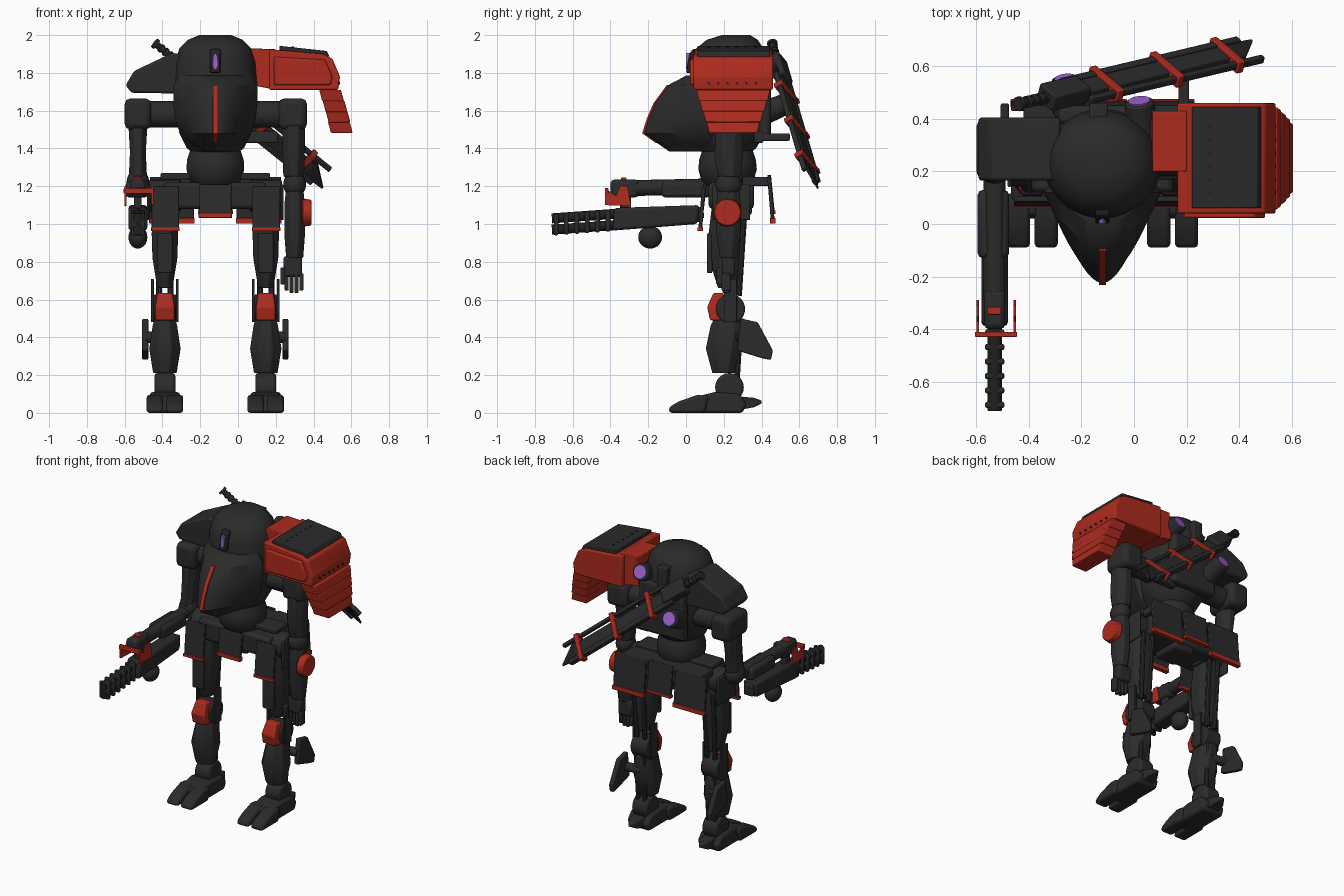
import bpy, bmesh, math
from mathutils import Vector, Matrix

if "Cube" in bpy.data.objects:
    bpy.data.objects.remove(bpy.data.objects["Cube"])


def colour(name, rgb):
    m = bpy.data.materials.new(name)
    m.diffuse_color = (*rgb, 1)
    m.use_nodes = True
    m.node_tree.nodes["Principled BSDF"].inputs["Base Color"].default_value = m.diffuse_color
    return m


DARK = colour("charcoal", (0.024, 0.024, 0.025))
BLACK = colour("black_trim", (0.015, 0.015, 0.016))
RED = colour("red_armour", (0.42, 0.024, 0.013))
PURPLE = colour("purple_lens", (0.32, 0.12, 0.62))


def finish(name, bm, mat, bevel=0.0):
    bmesh.ops.recalc_face_normals(bm, faces=bm.faces)
    me = bpy.data.meshes.new(name)
    bm.to_mesh(me)
    bm.free()
    me.materials.append(mat)
    ob = bpy.data.objects.new(name, me)
    bpy.context.collection.objects.link(ob)
    if bevel:
        b = ob.modifiers.new("bevel", 'BEVEL')
        b.width, b.segments, b.limit_method = bevel, 2, 'ANGLE'
    return ob


def loft(name, rings, mat, bevel=0.0):
    bm = bmesh.new()
    vs = [[bm.verts.new(p) for p in r] for r in rings]
    n = len(vs[0])
    for a, b in zip(vs, vs[1:]):
        for i in range(n):
            bm.faces.new((a[i], a[(i + 1) % n], b[(i + 1) % n], b[i]))
    bm.faces.new(vs[0])
    bm.faces.new(vs[-1])
    return finish(name, bm, mat, bevel)


def box(name, x, y, z, mat=DARK, bevel=0.008, frame=None):
    ring = lambda h: [Vector((a, b, h)) for a, b in
                      ((x[0], y[0]), (x[1], y[0]), (x[1], y[1]), (x[0], y[1]))]
    ob = loft(name, [ring(z[0]), ring(z[1])], mat, bevel)
    if frame:
        ob.matrix_world = frame
    return ob


def prism(name, profile, axis, lo, hi, mat=DARK, bevel=0.008):
    put = (lambda a, b, h: (h, a, b)) if axis == 'x' else (lambda a, b, h: (a, h, b))
    return loft(name, [[put(a, b, h) for a, b in profile] for h in (lo, hi)], mat, bevel)


def rod(name, p, q, r, mat=DARK, r2=None, seg=20, bevel=0.0):
    p, q = Vector(p), Vector(q)
    rot = (q - p).to_track_quat('Z', 'Y')
    circ = lambda c, rad: [c + rot @ Vector((rad * math.cos(t), rad * math.sin(t), 0))
                           for t in (2 * math.pi * i / seg for i in range(seg))]
    return loft(name, [circ(p, r), circ(q, r if r2 is None else r2)], mat, bevel)


def ball(name, c, size, mat=DARK):
    bm = bmesh.new()
    bmesh.ops.create_uvsphere(bm, u_segments=24, v_segments=14, radius=1,
                              matrix=Matrix.Translation(c) @ Matrix.Diagonal((*size, 1)))
    return finish(name, bm, mat)


def column(name, cx, rows, mat=DARK, seg=8, bevel=0.006):
    """Vertical limb from rows of z, half width, front y, back y; seg=8 is chamfered."""
    rings = []
    for z, w, f, b in rows:
        cy, d = (f + b) / 2, (b - f) / 2
        ts = [math.pi / seg + 2 * math.pi * i / seg for i in range(seg)]
        k = 1 / math.cos(math.pi / seg)
        rings.append([(cx + k * w * math.cos(t), cy + k * d * math.sin(t), z) for t in ts])
    return loft(name, rings, mat, bevel)


C = -0.12  # body centre line

# Torso dome and pointed nose
column("torso", C, [(1.35, .08, .12, .30), (1.40, .15, .06, .37), (1.48, .19, .03, .42),
                    (1.6, .215, .02, .44), (1.75, .222, .02, .44), (1.86, .213, .03, .43),
                    (1.93, .19, .055, .41), (1.975, .145, .11, .38), (2.0, .085, .19, .34)],
       seg=40, bevel=0)
nose = [(1.785, .19, .0), (1.735, .222, -.095), (1.64, .222, -.165), (1.56, .215, -.2),
        (1.48, .188, -.225), (1.43, .14, -.155), (1.385, .085, -.09)]
rings = []
for z, w, tip in nose:
    r = [(C + w * t / 10, tip + (.12 - tip) * abs(t / 10) ** 1.85, z) for t in range(-10, 11)]
    rings.append(r + [(C + w * .7, .22, z), (C - w * .7, .22, z)])
loft("nose_shell", rings, DARK)
loft("nose_stripe", [[(C - .015, t + .02, z), (C - .013, t - .007, z), (C + .013, t - .007, z),
                      (C + .015, t + .02, z)] for z, w, t in nose[1:6]], RED)
prism("eye_housing", [(.0, 1.8), (.1, 1.8), (.1, 1.93), (.035, 1.925), (.018, 1.9)], 'x',
      C - .027, C + .027, BLACK, .006)
loft("eye_lens", [[(C + w * math.cos(a), y, 1.862 + h * math.sin(a)) for a in
                   (math.pi * i / 8 for i in range(16))] for y, w, h in
                  ((.03, .014, .042), (.001, .014, .042))], PURPLE)
box("nape_box", (C - .05, C + .02), (.34, .46), (1.78, 1.93))
box("backpack", (-.29, .05), (.38, .45), (1.45, 1.8), DARK, .02)

# Waist, pelvis and skirt plates
column("waist", C, [(1.2, .11, .11, .33), (1.235, .14, .08, .36), (1.29, .153, .065, .375),
                    (1.34, .15, .07, .37), (1.4, .13, .09, .35)], seg=32, bevel=0)
box("pelvis", (-.39, .15), (.12, .36), (1.08, 1.22), DARK, .02)
box("belt", (-.41, .17), (.17, .3), (1.235, 1.27))
box("crotch_block", (-.2, -.04), (.15, .35), (1.045, 1.12), DARK, .02)


def skirt(name, x0, x1, y0, y1, z0, z1, trim=.012):
    lean = .02 if y0 > .2 else -.02
    prof = [(y0 + lean, z0), (y1 + lean, z0), (y1, z1), (y0, z1)]
    prism(name, prof, 'x', x0, x1, DARK, .004)
    box(name + "_trim", (x0 - .003, x1 + .003), (y0 + lean - .005, y1 + lean + .005),
        (z0 - .008, z0 + trim), RED, .003)


skirt("front_centre_skirt", C - .085, C + .085, .09, .11, 1.04, 1.21, .02)
skirt("back_centre_skirt", C - .09, C + .09, .43, .45, 1.06, 1.26)
box("skirt_hinge", (-.42, .18), (.3, .44), (1.2, 1.25))

# Legs
for side, s in (("left", -1), ("right", 1)):
    X = C + .267 * s
    n = lambda part: side + "_" + part
    ox = lambda a, b: tuple(sorted((X + s * a, X + s * b)))
    skirt(n("front_skirt"), X - .07, X + .075, .085, .105, .97, 1.2)
    skirt(n("back_skirt"), *ox(-.155, .08), .43, .45, 1.01, 1.25, .022)
    box(n("side_skirt"), ox(.078, .095), (.14, .34), (1.02, 1.21))
    rod(n("hip_joint"), (X - .085, .23, 1.15), (X + .085, .23, 1.15), .085, seg=24, bevel=.01)
    column(n("thigh"), X, [(1.12, .055, .14, .3), (.95, .07, .12, .31), (.82, .066, .12, .3),
                           (.66, .04, .17, .28)])
    box(n("thigh_shell"), (X - .04, X + .04), (.11, .14), (.74, .95))
    for k in (-1, 1):
        rod(n("thigh_piston"), (X + .035 * k, .31, 1.08), (X + .03 * k, .28, .62), .016, seg=10)
        box(n("knee_bar"), (X + .066 * k - .007, X + .066 * k + .007), (.2, .27), (.48, .71),
            DARK, .003)
        rod(n("calf_piston"), (X + .03 * k, .29, .5), (X + .025 * k, .27, .18), .015, seg=10)
    rod(n("knee_joint"), (X - .06, .235, .55), (X + .06, .235, .55), .078, seg=24, bevel=.01)
    loft(n("knee_cap"), [[(X - w, f, z), (X + w, f, z), (X + w + .006, .2, z), (X - w - .006, .2, z)]
                         for z, w, f in ((.49, .05, .128), (.56, .05, .112), (.635, .038, .145))],
         RED, .008)
    column(n("shin"), X, [(.5, .055, .15, .3), (.46, .065, .13, .31), (.34, .083, .105, .3),
                          (.21, .062, .14, .26)])
    # Outer calf fin
    prism(n("calf_fin"), [(.27, .33), (.29, .5), (.38, .48), (.46, .33), (.45, .28), (.4, .29)],
          'x', *ox(.088, .12), DARK, .008)
    rod(n("fin_axle"), (X, .28, .4), (X + s * .1, .3, .4), .03)
    # Foot: ankle, sole, two toes, heel spur
    rod(n("ankle"), (X - .055, .23, .135), (X + .055, .23, .135), .076, seg=24, bevel=.015)
    prism(n("foot"), [(.02, 0), (.3, 0), (.32, .05), (.28, .1), (.15, .11), (.03, .08)], 'x',
          X - .08, X + .08, DARK, .015)
    for k in (-1, 1):
        prism(n("toe"), [(-.09, 0), (.1, 0), (.12, .09), (.06, .095), (-.04, .06), (-.09, .03)],
              'x', X + k * .053 - .044, X + k * .053 + .044, DARK, .015)
    loft(n("heel_spur"), [[(X - w, y, a), (X + w, y, a), (X + w, y, b), (X - w, y, b)]
                          for y, w, a, b in ((.25, .05, .01, .09), (.36, .035, .03, .08),
                                             (.4, .01, .05, .065))], DARK, .004)

# Weapon arm
prism("left_shoulder_wing", [(-.595, 1.735), (-.565, 1.695), (-.28, 1.69), (-.28, 1.9),
                             (-.35, 1.905), (-.55, 1.81)], 'y', .165, .405, DARK, .012)
box("left_shoulder", (-.6, -.46), (.17, .4), (1.5, 1.665), DARK, .03)
rod("left_shoulder_axle", (-.48, .28, 1.58), (-.25, .28, 1.58), .07)
column("left_upper_arm", -.53, [(1.52, .05, .18, .33), (1.38, .042, .17, .31),
                                (1.25, .048, .16, .3)])
ball("left_elbow", (-.53, .225, 1.22), (.06, .075, .07))
box("left_forearm", (-.595, -.475), (-.13, .13), (1.14, 1.225), DARK, .02)
rod("left_wrist", (-.53, .18, 1.2), (-.53, -.29, 1.19), .042, seg=16)
box("left_hand", (-.57, -.49), (-.4, -.25), (1.14, 1.235), DARK, .02)
box("gun_grip", (-.55, -.51), (-.35, -.29), (1.04, 1.17))
prism("gun_body", [(-.39, .965), (.06, 1.0), (.07, 1.1), (-.38, 1.085)], 'x', -.58, -.48, DARK, .015)
box("gun_rear", (-.565, -.495), (.05, .085), (1.01, 1.09))
for dz in (-.03, .03):
    rod("gun_barrel", (-.53, -.71, 1.0 + dz), (-.53, -.36, 1.025 + dz), .027, BLACK, seg=14)
for i in range(6):
    y = -.7 + .055 * i
    box("barrel_clamp", (-.567, -.493), (y, y + .024), (.94 + .004 * i, 1.055 + .004 * i))
ball("gun_drum", (-.53, -.19, .93), (.05, .063, .06))
for x in (-.6, -.458):
    prism("hand_guard", [(-.43, 1.1), (-.29, 1.095), (-.31, 1.2), (-.35, 1.2), (-.37, 1.15),
                         (-.43, 1.19)], 'x', x, x + .01, RED, 0)
box("guard_front_bar", (-.605, -.445), (-.43, -.41), (1.16, 1.19), RED, .004)
box("guard_top_bar", (-.555, -.505), (-.345, -.315), (1.22, 1.245), RED, .004)

# Free arm
box("right_shoulder", (.215, .365), (.16, .35), (1.5, 1.665), DARK, .03)
rod("right_shoulder_axle", (.0, .25, 1.58), (.25, .25, 1.58), .07)
column("right_upper_arm", .295, [(1.52, .06, .16, .3), (1.36, .058, .15, .3), (1.25, .055, .17, .29)])
ball("right_elbow", (.3, .225, 1.21), (.06, .07, .07))
column("right_forearm", .3, [(1.19, .045, .17, .28), (1.1, .055, .16, .29), (.95, .055, .16, .29),
                             (.82, .045, .18, .27)])
rod("elbow_shield", (.34, .22, 1.06), (.388, .22, 1.06), .075, RED, r2=.068, seg=28, bevel=.005)
box("right_palm", (.24, .34), (.19, .26), (.72, .83), DARK, .015)
for i in range(4):
    x = .247 + .026 * i
    box("finger", (x, x + .021), (.2 - .004 * i, .235), (.635 + .012 * (i in (0, 3)), .74), DARK, .006)
box("thumb", (.225, .25), (.16, .2), (.68, .77), DARK, .006)

# Red shoulder guard
prism("guard_mount", [(.055, 1.74), (.2, 1.71), (.2, 1.925), (.07, 1.93)], 'y', .2, .43, RED, .004)
prism("shoulder_guard", [(.165, 1.925), (.45, 1.9), (.5, 1.875), (.54, 1.78), (.53, 1.71),
                         (.165, 1.71)], 'y', .04, .46, RED, .008)
prism("guard_front_rim", [(.19, 1.885), (.46, 1.87), (.5, 1.78), (.49, 1.735), (.19, 1.735)], 'y',
      .022, .05, RED, .008)
prism("guard_top_panel", [(.22, 1.92), (.22, 1.943), (.47, 1.916), (.485, 1.885)], 'y', .06, .445,
      DARK, .004)
for i in range(6):
    y = .12 + .05 * i
    rod("guard_rivet", (.52, y, 1.745), (.541, y, 1.745), .007, BLACK, seg=10)
    rod("panel_rivet", (.29, y, 1.92), (.29, y, 1.939), .007, BLACK, seg=10)
for i, x in enumerate((.43, .448, .464, .476)):
    z, y = 1.71 - .056 * i, .055 + .018 * i
    loft("guard_lower_plate", [[(a, b, c), (a + .115, b, c), (a + .115, .5 - b, c), (a, .5 - b, c)]
                               for a, b, c in ((x, y, z), (x + .016, y + .012, z - .06))],
         RED, .005)

# Back lenses
for x, y, z in ((.02, .465, 1.86), (-.26, .55, 1.645)):
    p, d = Vector((x, y, z)), Vector((-.1, .9, .38)).normalized()
    rod("thruster", p - d * .14, p, .062, r2=.055, seg=24, bevel=.006)
    rod("thruster_lens", p - d * .01, p + d * .006, .042, PURPLE, seg=24)

# Slung sword: local x runs down the blade, y faces back, z is the width
start, end = Vector((-.32, .485, 1.86)), Vector((.46, .67, 1.23))
D = (end - start).normalized()
W = Vector((.6, -.5, .58))
W = (W - D * W.dot(D)).normalized()
N = W.cross(D)
F = Matrix.Translation(start) @ Matrix((D, N, W)).transposed().to_4x4()
L = (end - start).length
box("sheath_core", (.12, .92), (-.012, .012), (-.05, .04), DARK, .004, F)
box("sheath_back_rail", (.1, L - .04), (-.02, .02), (-.07, -.04), DARK, .004, F)
box("sheath_front_rail", (.14, L - .02), (-.014, .014), (.062, .085), DARK, .004, F)
box("sword_guard", (-.02, .16), (-.035, .035), (-.05, .05), DARK, .008, F)
for s in (.26, .56, .86):
    box("sheath_clasp", (s, s + .032), (-.026, .026), (-.088, .095), RED, .004, F)
tip = loft("blade_tip", [[(x, -t, -w), (x, t, -w), (x, t, w), (x, -t, w)] for x, t, w in
                         ((.88, .012, .05), (.93, .01, .05))] +
           [[(L + .02, -.004, -.05), (L + .02, .004, -.05), (L + .02, .004, -.04),
             (L + .02, -.004, -.04)]], BLACK)
tip.matrix_world = F
rod("sword_handle", F @ Vector((-.15, 0, 0)), F @ Vector((0, 0, 0)), .018, BLACK, seg=12)
for s in (-.16, -.12, -.09, -.06, -.03):
    rod("handle_ring", F @ Vector((s, 0, 0)), F @ Vector((s + .016, 0, 0)),
        .028 if s == -.16 else .023, seg=14)
box("sword_mount", (.17, .21), (.38, .55), (1.44, 1.48))
box("sword_mount_post", (.0, .21), (.36, .41), (1.43, 1.49))

for ob in bpy.context.collection.objects:
    ob.select_set(True)
    bpy.context.view_layer.objects.active = ob
bpy.ops.object.shade_smooth_by_angle(angle=math.radians(32))
